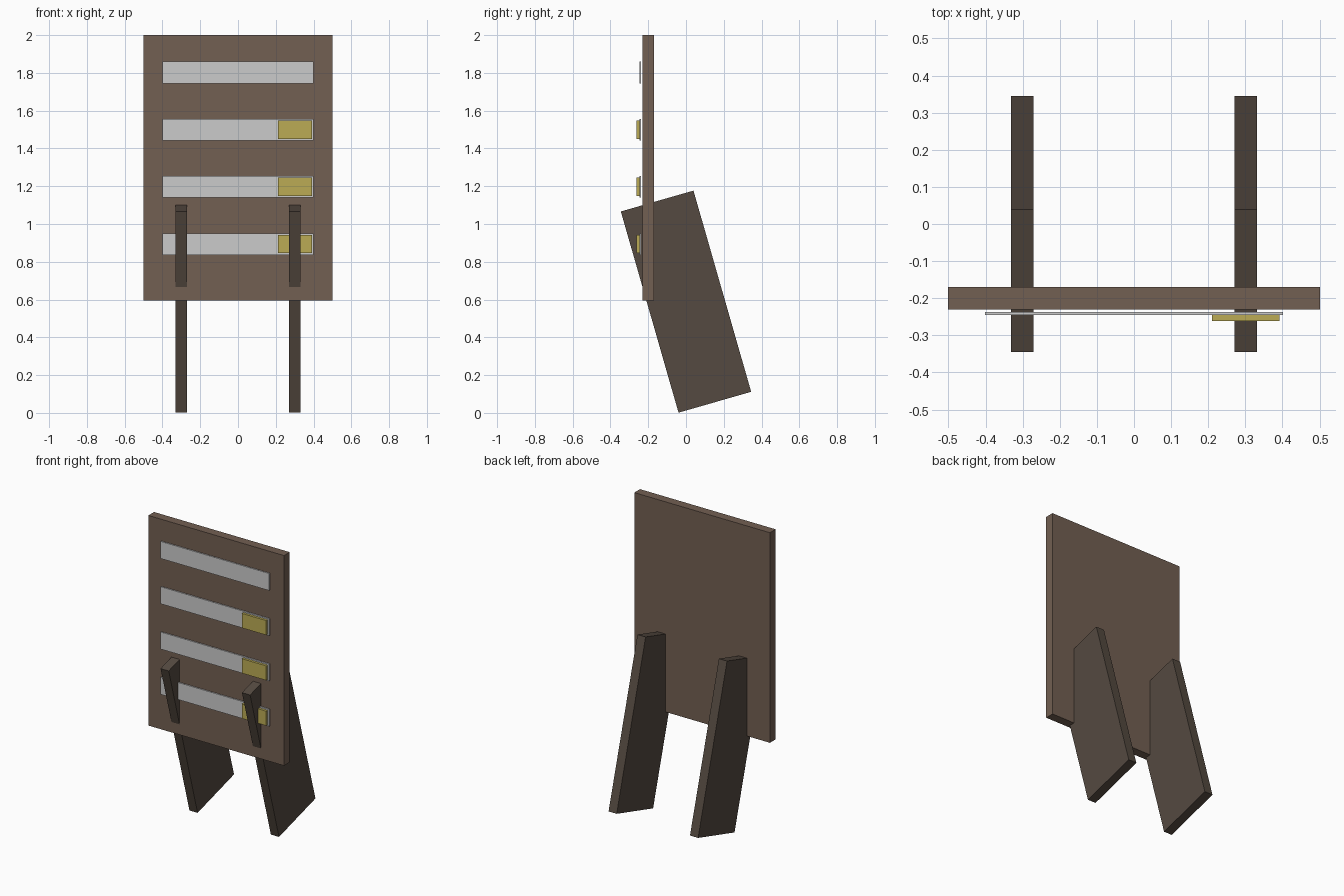
import bpy
import math

if "Cube" in bpy.data.objects:
    bpy.data.objects.remove(bpy.data.objects["Cube"])


def material(name, rgb):
    m = bpy.data.materials.new(name)
    m.diffuse_color = (*rgb, 1)
    m.use_nodes = True
    m.node_tree.nodes["Principled BSDF"].inputs["Base Color"].default_value = m.diffuse_color
    return m


def box(name, center, size, mat, tilt=0.0):
    bpy.ops.mesh.primitive_cube_add(size=1, location=center, rotation=(tilt, 0, 0))
    ob = bpy.context.object
    ob.name = name
    ob.scale = size
    bpy.ops.object.transform_apply(location=False, rotation=False, scale=True)
    ob.data.materials.append(mat)
    return ob


board_brown = material("board_brown", (0.17, 0.115, 0.085))
leg_brown = material("leg_brown", (0.09, 0.068, 0.052))
pale_grey = material("pale_grey", (0.62, 0.62, 0.60))
yellow = material("yellow", (0.50, 0.41, 0.09))

# Upright board
box("board", (0, -0.2, 1.298), (1.003, 0.06, 1.404), board_brown)

# Leaning plank legs that pass through the board
for side, x in (("left", -0.301), ("right", 0.301)):
    box(f"{side}_leg", (x, 0, 0.589), (0.06, 0.4, 1.108), leg_brown, math.radians(16))

# Rows of strips just clear of the board; the lower three carry a yellow tag
for i in range(4):
    z = 0.894 + i * 0.3027
    box(f"strip_{i + 1}", (0, -0.241, z), (0.802, 0.008, 0.114), pale_grey)
    if i < 3:
        box(f"tag_{i + 1}", (0.301, -0.253, z), (0.181, 0.016, 0.097), yellow)
